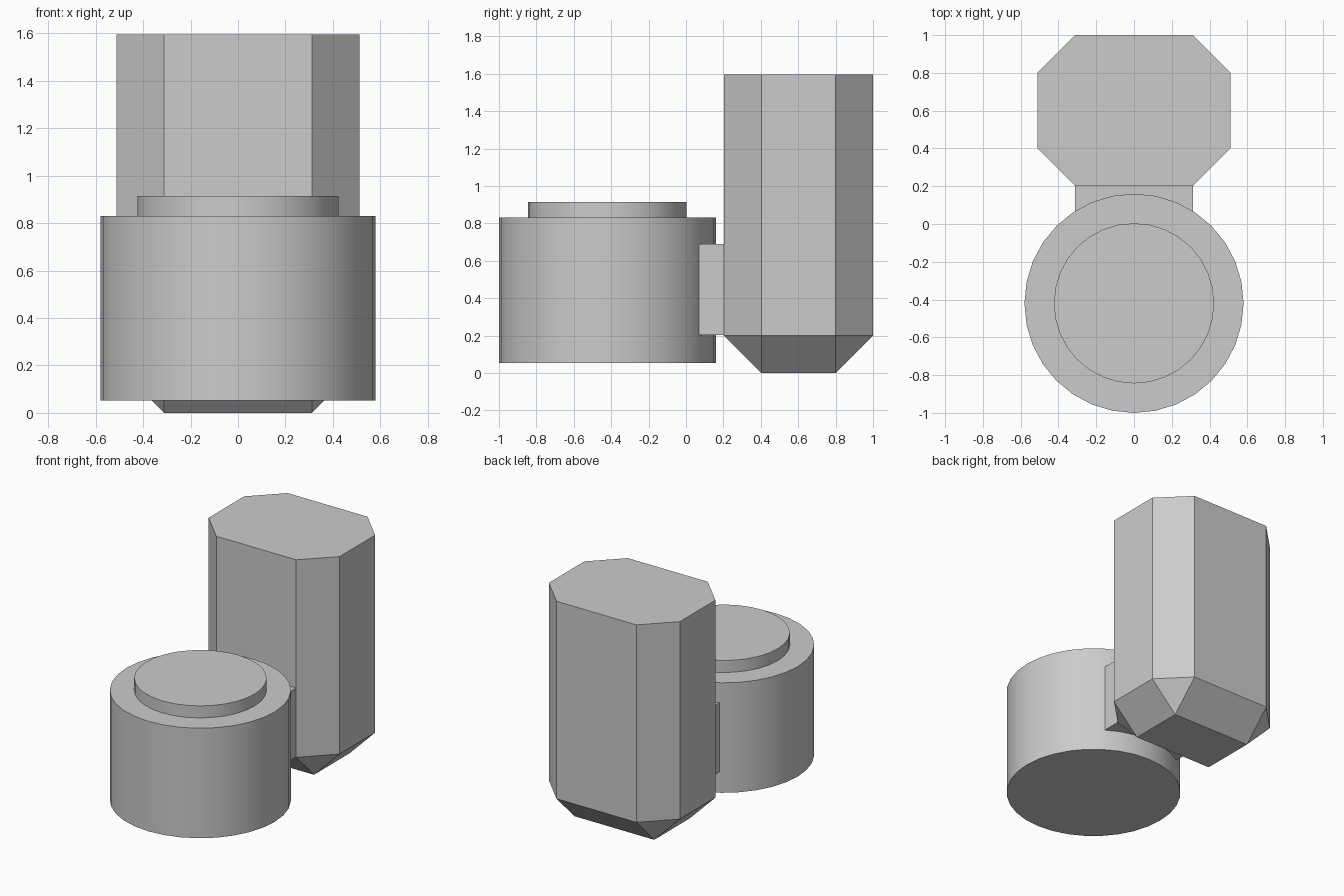
import bpy, bmesh, math
from mathutils import Matrix, Vector

if "Cube" in bpy.data.objects:
    bpy.data.objects.remove(bpy.data.objects["Cube"], do_unlink=True)

# Single plain grey
grey = bpy.data.materials.new("light_grey")
grey.use_nodes = True
colour = (0.6, 0.6, 0.6, 1)
grey.diffuse_color = colour
grey.node_tree.nodes["Principled BSDF"].inputs["Base Color"].default_value = colour


def finish(name, bm):
    bmesh.ops.recalc_face_normals(bm, faces=bm.faces)
    mesh = bpy.data.meshes.new(name)
    bm.to_mesh(mesh)
    bm.free()
    mesh.materials.append(grey)
    obj = bpy.data.objects.new(name, mesh)
    bpy.context.collection.objects.link(obj)
    return obj


def box(low, high):
    low, high = Vector(low), Vector(high)
    bm = bmesh.new()
    bmesh.ops.create_cube(bm, size=1)
    bmesh.ops.scale(bm, vec=high - low, verts=bm.verts)
    bmesh.ops.translate(bm, vec=(low + high) / 2, verts=bm.verts)
    return bm


def drum(name, radius, z0, z1, y=-0.42):
    bm = bmesh.new()
    bmesh.ops.create_cone(bm, cap_ends=True, segments=32, radius1=radius,
                          radius2=radius, depth=z1 - z0,
                          matrix=Matrix.Translation((0, y, (z0 + z1) / 2)))
    obj = finish(name, bm)
    bpy.ops.object.select_all(action="DESELECT")
    obj.select_set(True)
    bpy.context.view_layer.objects.active = obj
    bpy.ops.object.shade_smooth_by_angle(angle=math.radians(30))


# Round body with a raised disc on top
drum("round_body", 0.58, 0.053, 0.83)
drum("raised_cap", 0.424, 0.83, 0.915)

# Tall block, chamfered on every edge except around the top
height = 1.595
bm = box((-0.512, 0.203, 0), (0.512, 1, height))
edges = [e for e in bm.edges if min(v.co.z for v in e.verts) < height / 2]
bmesh.ops.bevel(bm, geom=edges, offset=0.2, offset_type="OFFSET",
                segments=1, profile=0.5, affect="EDGES")
finish("tall_block", bm)

# Bridge joining the two
finish("connecting_bridge", box((-0.312, 0.07, 0.203), (0.312, 0.203, 0.69)))
